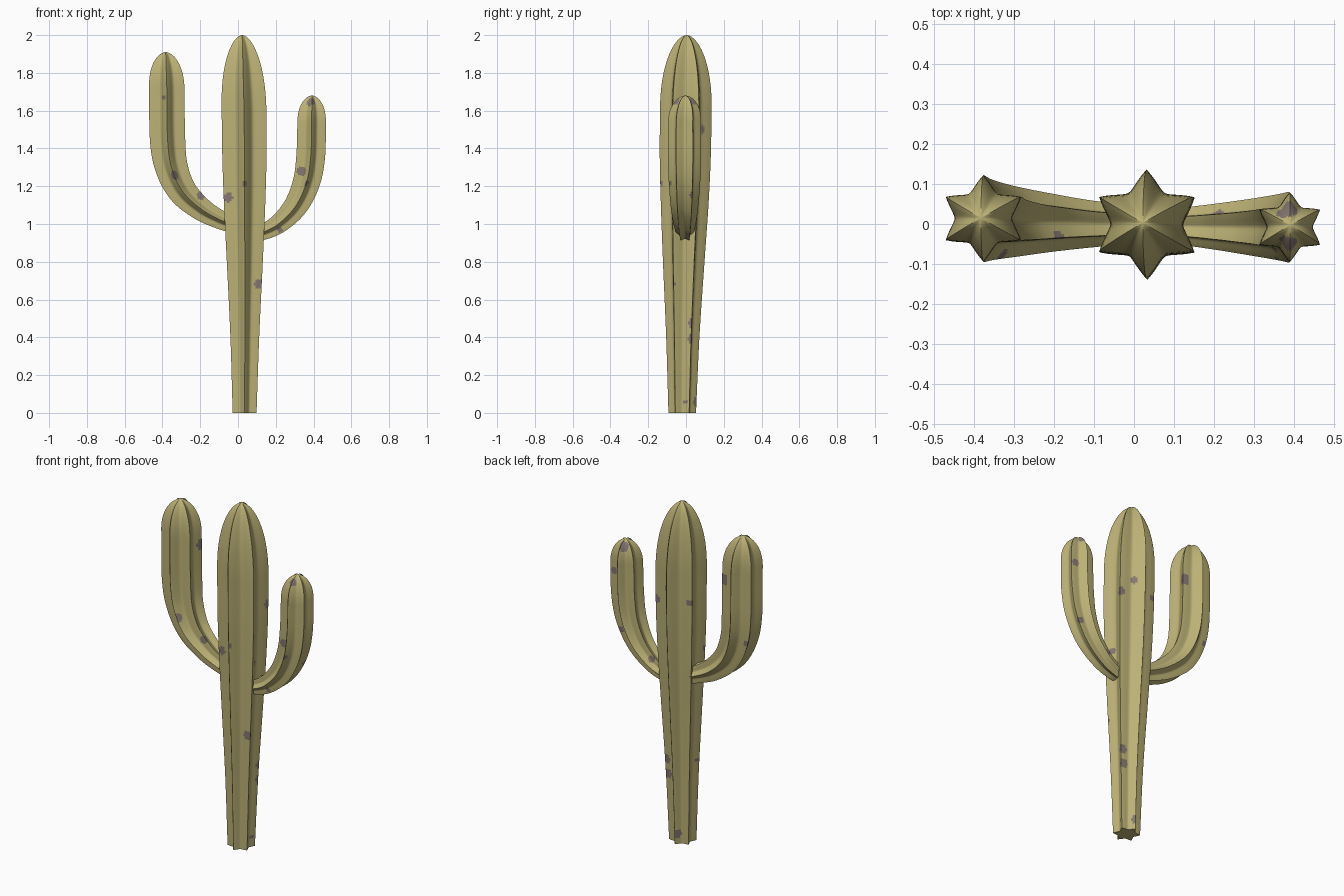
import bpy, bmesh, math
from mathutils import Vector

if "Cube" in bpy.data.objects:
    bpy.data.objects.remove(bpy.data.objects["Cube"])


def material(name, rgb):
    m = bpy.data.materials.new(name)
    m.diffuse_color = (*rgb, 1)
    m.use_nodes = True
    m.node_tree.nodes["Principled BSDF"].inputs["Base Color"].default_value = m.diffuse_color
    return m


GREEN = material("dry_green", (0.50, 0.44, 0.18))
PATCH = material("scar_mauve", (0.235, 0.185, 0.165))
RIBS, SEG, VALLEY = 6, 12, 0.66


def catmull(keys, n):
    # smooth samples through (x, y, z, radius) keys
    k = [Vector(p) for p in keys]
    k = [2 * k[0] - k[1]] + k + [2 * k[-1] - k[-2]]
    out = []
    for i in range(1, len(k) - 2):
        a, b, c, d = k[i - 1:i + 3]
        for j in range(n):
            t = j / n
            out.append(0.5 * (2 * b + (c - a) * t + (2 * a - 5 * b + 4 * c - d) * t * t
                              + (3 * b - a - 3 * c + d) * t ** 3))
    out.append(k[-2])
    return out


def stem(name, keys, tip, spots, n=14):
    # ribbed tube along the keys, closed by a domed end reaching the tip
    rings = catmull(keys, n)
    last, end = rings[-1], Vector(tip)
    for j in range(1, 15):
        u = math.sin(j / 15 * math.pi / 2)
        p = last.to_3d().lerp(end, u)
        rings.append(Vector((*p, last.w * (1 - u ** 2.2) ** 0.55)))
    bm = bmesh.new()
    loops = []
    for i, c in enumerate(rings):
        if i == 0 or i >= len(rings) - 14:
            t = Vector((0, 0, 1)) if i else rings[1].to_3d() - rings[0].to_3d()
        else:
            t = rings[i + 1].to_3d() - rings[i - 1].to_3d()
        if name == "trunk":
            t = Vector((0, 0, 1))
        side = Vector((0, 1, 0)).cross(t).normalized()
        up = Vector((0, 1, 0))
        ring = []
        for s in range(RIBS * SEG):
            f = abs(2 * (s % SEG) / SEG - 1)
            a = math.pi / 2 + s / (RIBS * SEG) * math.tau
            r = c.w * (VALLEY + (1 - VALLEY) * f ** 1.7)
            ring.append(bm.verts.new(c.to_3d() + r * (math.cos(a) * side + math.sin(a) * up)))
        loops.append(ring)
    m = RIBS * SEG
    for lo, hi in zip(loops, loops[1:]):
        for s in range(m):
            bm.faces.new((lo[s], lo[(s + 1) % m], hi[(s + 1) % m], hi[s]))
    top = bm.verts.new(end)
    for s in range(m):
        bm.faces.new((loops[-1][s], loops[-1][(s + 1) % m], top))
    base = bm.faces.new(loops[0][::-1])
    bmesh.ops.recalc_face_normals(bm, faces=bm.faces)
    # scar patches: faces near the surface point closest to each spot
    cents = [(f, f.calc_center_median()) for f in bm.faces if f is not base]
    for x, y, z, r in spots:
        q = Vector((x, y, z))
        q = min((c for _, c in cents), key=lambda c: (c - q).length_squared)
        for f, c in cents:
            if (c - q).length < r:
                f.material_index = 1
    me = bpy.data.meshes.new(name)
    bm.to_mesh(me)
    bm.free()
    me.materials.append(GREEN)
    me.materials.append(PATCH)
    ob = bpy.data.objects.new(name, me)
    bpy.context.collection.objects.link(ob)
    bpy.ops.object.select_all(action='DESELECT')
    ob.select_set(True)
    bpy.context.view_layer.objects.active = ob
    bpy.ops.object.shade_smooth_by_angle(angle=math.radians(40))


# trunk
stem("trunk",
     [(0.035, -0.02, 0, 0.073), (0.036, -0.017, 0.4, 0.088), (0.036, -0.012, 0.8, 0.11),
      (0.035, -0.007, 1.1, 0.126), (0.034, -0.004, 1.35, 0.135), (0.032, -0.001, 1.6, 0.137)],
     (0.022, 0.003, 2.0),
     [(-0.06, -0.07, 1.14, 0.026), (0.11, -0.07, 0.685, 0.022), (-0.07, 0.07, 1.45, 0.02),
      (0.14, 0.07, 1.42, 0.026), (0.1, 0.05, 0.48, 0.024), (0.1, 0.02, 0.40, 0.024),
      (0.09, 0.0, 0.055, 0.015), (0.02, 0.05, 0.05, 0.026), (0.03, -0.13, 1.21, 0.015),
      (0.12, -0.03, 1.1, 0.02), (0.09, 0.1, 1.5, 0.022), (-0.03, -0.05, 0.48, 0.014)],
     n=24)

# taller arm
stem("left_arm",
     [(-0.01, 0.0, 0.99, 0.05), (-0.10, 0.0, 1.025, 0.058), (-0.20, 0.003, 1.083, 0.072),
      (-0.295, 0.006, 1.175, 0.088), (-0.352, 0.01, 1.3, 0.1), (-0.373, 0.013, 1.45, 0.108),
      (-0.377, 0.014, 1.72, 0.108)],
     (-0.383, 0.015, 1.91),
     [(-0.33, -0.08, 1.26, 0.025), (-0.2, -0.06, 1.15, 0.022), (-0.29, 0.07, 1.66, 0.032),
      (-0.4, -0.08, 1.68, 0.013), (-0.45, 0.06, 1.3, 0.022)])

# shorter arm
stem("right_arm",
     [(0.09, -0.005, 0.95, 0.042), (0.14, -0.006, 0.96, 0.049), (0.22, -0.007, 1.005, 0.06),
      (0.305, -0.008, 1.095, 0.073), (0.362, -0.008, 1.22, 0.083), (0.385, -0.008, 1.36, 0.088),
      (0.39, -0.008, 1.54, 0.087)],
     (0.391, -0.003, 1.68),
     [(0.34, -0.06, 1.28, 0.025), (0.385, -0.05, 1.65, 0.026), (0.385, 0.035, 1.65, 0.03),
      (0.37, -0.09, 1.21, 0.014), (0.44, 0.05, 1.5, 0.022), (0.40, 0.05, 1.15, 0.02),
      (0.22, -0.04, 0.97, 0.015), (0.2, 0.03, 1.03, 0.02)])
